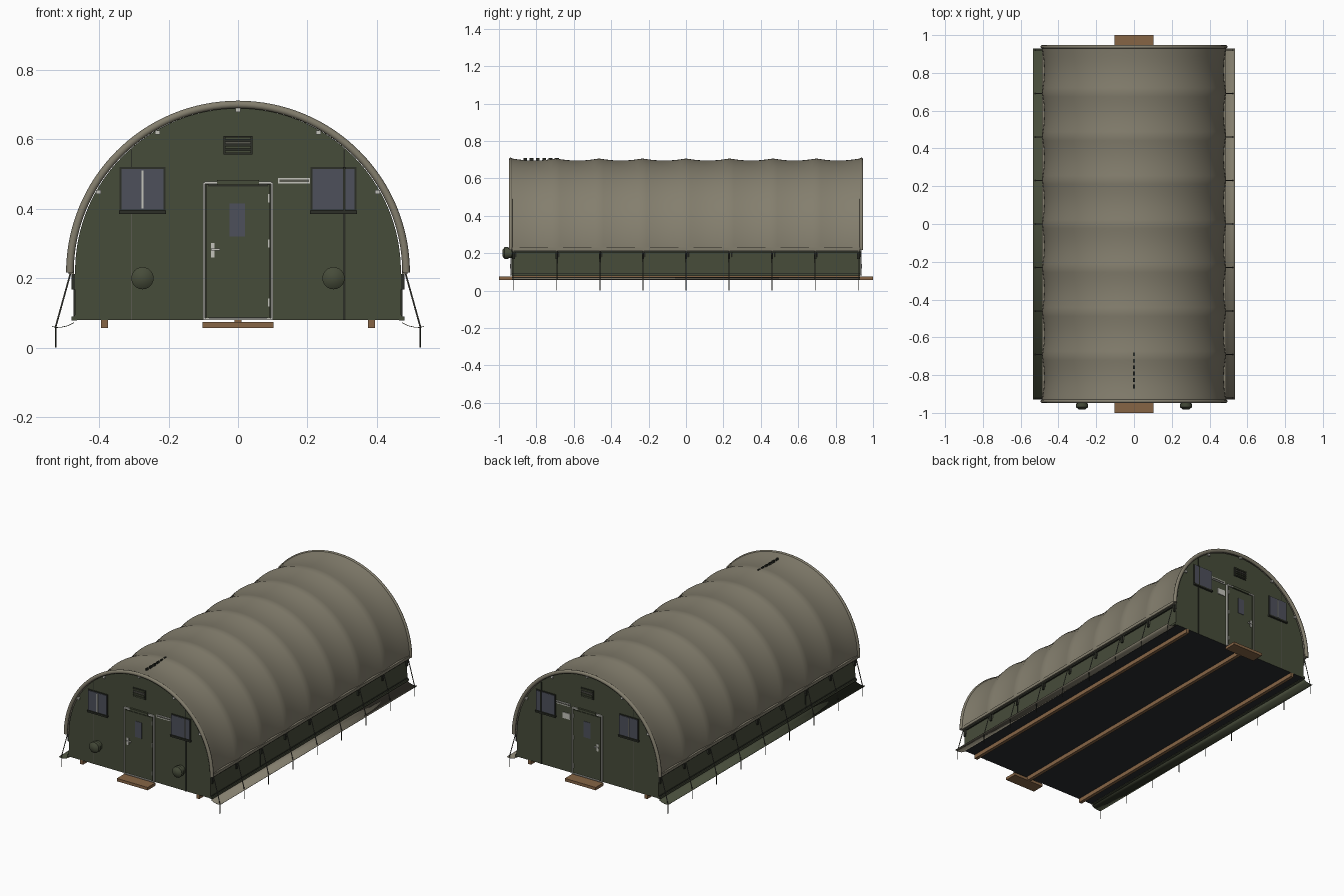
import bpy, bmesh
from math import sin, cos, pi
from mathutils import Vector

cube = bpy.data.objects.get("Cube")
if cube:
    bpy.data.objects.remove(cube, do_unlink=True)


def material(name, r, g, b):
    m = bpy.data.materials.new(name)
    m.use_nodes = True
    m.diffuse_color = (r, g, b, 1)
    bsdf = next(n for n in m.node_tree.nodes if n.type == 'BSDF_PRINCIPLED')
    bsdf.inputs["Base Color"].default_value = (r, g, b, 1)
    bsdf.inputs["Roughness"].default_value = 0.9
    return m


CANVAS = material("faded canvas", 0.23, 0.21, 0.155)
GREEN = material("olive wall", 0.062, 0.072, 0.042)
DARK = material("dark trim", 0.025, 0.028, 0.02)
GLASS = material("window grey", 0.075, 0.08, 0.105)
LIGHT = material("pale metal", 0.55, 0.55, 0.5)
WOOD = material("timber", 0.24, 0.13, 0.06)
FLOOR = material("floor black", 0.024, 0.026, 0.03)
ROPE = material("rope grey", 0.1, 0.1, 0.08)


def finish(name, bm, *mats):
    bmesh.ops.recalc_face_normals(bm, faces=bm.faces)
    mesh = bpy.data.meshes.new(name)
    bm.to_mesh(mesh)
    bm.free()
    ob = bpy.data.objects.new(name, mesh)
    bpy.context.collection.objects.link(ob)
    for m in mats:
        mesh.materials.append(m)
    return ob


def smooth(ob):
    bpy.ops.object.select_all(action='DESELECT')
    ob.select_set(True)
    bpy.context.view_layer.objects.active = ob
    bpy.ops.object.shade_smooth_by_angle(angle=0.7)


def box(name, x, y, z, mat):
    """Box from (low, high) pairs."""
    bm = bmesh.new()
    bmesh.ops.create_cube(bm, size=1)
    for v in bm.verts:
        v.co = [(a + b) / 2 + c * abs(b - a) for (a, b), c in zip((x, y, z), v.co)]
    return finish(name, bm, mat)


def loft(name, rings, mats, closed=False, caps=False):
    """Skin a list of equal point rows."""
    bm = bmesh.new()
    rows = [[bm.verts.new(p) for p in ring] for ring in rings]
    n = len(rows[0])
    for a, b in zip(rows, rows[1:]):
        for i in range(n if closed else n - 1):
            j = (i + 1) % n
            bm.faces.new((a[i], a[j], b[j], b[i]))
    if caps:
        bm.faces.new(rows[0])
        bm.faces.new(rows[-1])
    return finish(name, bm, *mats)


def rod(name, a, b, r, mat, sides=6, r2=None):
    a, b = Vector(a), Vector(b)
    d = b - a
    u = d.orthogonal().normalized()
    w = d.normalized().cross(u)
    rings = [[p + (u * cos(t) + w * sin(t)) * q
              for t in (2 * pi * i / sides for i in range(sides))]
             for p, q in ((a, r), (b, r if r2 is None else r2))]
    return loft(name, rings, [mat], True, True)


CZ, END, BAYS, ARC = 0.22, 0.93, 8, 64
BASE = 0.08
angles = [pi * i / ARC for i in range(ARC + 1)]
ribs = [-END + 2 * END * i / BAYS for i in range(BAYS + 1)]


def arch(r, y):
    return [(r * cos(t), y, CZ + r * sin(t)) for t in angles]


# Body: arched end walls, low side walls and a dark underside
profile = lambda y: [(0.47, y, BASE)] + arch(0.469, y) + [(-0.47, y, BASE)]
body = loft("hut_body", [profile(-END), profile(END)], [GREEN, FLOOR], True, True)
for p in body.data.polygons:
    p.material_index = 1 if p.normal.z < -0.9 else 0
smooth(body)

# Canvas roof sagging between the ribs
STEPS = 10
rings = []
for k in range(BAYS * STEPS + 1):
    sag = 0.011 * sin(pi * (k % STEPS) / STEPS)
    rings.append(arch(0.486 - sag, -END + 2 * END * k / (BAYS * STEPS)))
roof = loft("canvas_roof", rings, [CANVAS])
smooth(roof)

# Rolled rims at both ends of the roof
for s, label in ((-1, "front"), (1, "back")):
    section = [2 * pi * i / 10 for i in range(10)]
    rim = loft(label + "_roof_rim",
               [[((0.484 + 0.011 * cos(q)) * cos(t), s * 0.938 + 0.01 * sin(q),
                  CZ - 0.004 + (0.484 + 0.011 * cos(q)) * sin(t)) for q in section]
                for t in angles], [CANVAS], True, True)
    smooth(rim)

# Dashed vent slots on the ridge
for i in range(6):
    y = -0.87 + i * 0.034
    box("ridge_slot", (-0.004, 0.004), (y, y + 0.02), (0.69, 0.709), DARK)


def end_details(s, label):
    def plate(name, x0, x1, z0, z1, depth, mat, start=-0.002):
        return box(label + "_" + name, (x0, x1),
                   sorted((s * (END + start), s * (END + depth))), (z0, z1), mat)

    # Door with frame, glazing, handle and hinges
    plate("door_surround", -0.097, 0.097, BASE, 0.476, 0.003, DARK)
    plate("door_leaf", -0.085, 0.087, 0.088, 0.464, 0.007, GREEN)
    plate("door_window", -0.024, 0.02, 0.32, 0.415, 0.009, GLASS)
    plate("door_handle", -0.078, -0.067, 0.26, 0.302, 0.011, LIGHT)
    plate("door_lever", -0.078, -0.052, 0.279, 0.285, 0.016, LIGHT)
    for x in (-0.098, 0.098):
        plate("door_jamb", x - 0.003, x + 0.003, BASE, 0.476, 0.009, LIGHT)
        inner = x * 0.9
        plate("door_stop", inner - 0.004, inner + 0.004, BASE, 0.47, 0.008, GREEN)
        plate("header_clip", x * 0.8 - 0.018, x * 0.8 + 0.018, 0.471, 0.479, 0.009, LIGHT)
    plate("door_header", -0.06, 0.06, 0.468, 0.482, 0.011, GREEN)
    plate("door_threshold", -0.097, 0.097, BASE, 0.085, 0.011, LIGHT)
    for z in (0.13, 0.3, 0.43):
        plate("door_hinge", 0.086, 0.09, z - 0.012, z + 0.012, 0.011, LIGHT)

    # Paired windows
    for x in (-0.275, 0.275):
        plate("window_frame", x - 0.066, x + 0.066, 0.39, 0.52, 0.004, DARK)
        plate("window_pane", x - 0.061, x + 0.061, 0.398, 0.515, 0.007, GLASS)
        plate("window_sill", x - 0.067, x + 0.067, 0.385, 0.395, 0.012, DARK)
    plate("left_mullion", -0.278, -0.272, 0.4, 0.51, 0.009, LIGHT)
    plate("right_mullion", 0.302, 0.309, 0.395, 0.52, 0.009, DARK)

    # Wall seams
    plate("dark_seam", 0.303, 0.309, BASE, 0.39, 0.004, DARK)
    plate("dark_seam_top", 0.304, 0.308, 0.52, 0.57, 0.004, DARK)
    plate("pale_seam", -0.308, -0.305, BASE, 0.39, 0.003, ROPE)
    plate("pale_seam_top", -0.308, -0.305, 0.52, 0.57, 0.003, DARK)

    # Louvred vent and blank sign plates
    plate("vent", -0.042, 0.042, 0.556, 0.61, 0.005, DARK)
    for i in range(4):
        z = 0.561 + i * 0.013
        plate("vent_louvre", -0.038, 0.038, z, z + 0.007, 0.011, ROPE if i == 2 else GREEN)
    plate("sign", 0.115, 0.208, 0.472, 0.489, 0.004, LIGHT)
    plate("sign_panel", 0.119, 0.204, 0.477, 0.484, 0.006, ROPE)
    if s > 0:
        plate("notice", 0.115, 0.165, 0.395, 0.43, 0.004, LIGHT)

    # Small clips under the rim
    for x, z in ((0, 0.685), (0.232, 0.619), (-0.232, 0.619), (0.402, 0.448), (-0.402, 0.448)):
        plate("rim_clip", x - 0.007, x + 0.007, z - 0.006, z + 0.006, 0.01, LIGHT)

    # Timber step
    box(label + "_step", (-0.102, 0.102), sorted((s * 0.925, s * 1.0)), (0.057, 0.074), WOOD)


end_details(-1, "front")
end_details(1, "back")

# Duct ports on the front wall
for x in (-0.275, 0.275):
    smooth(rod("duct_collar", (x, -0.925, 0.2), (x, -0.955, 0.2), 0.027, GREEN, 24))
    smooth(rod("duct_cap", (x, -0.95, 0.2), (x, -0.97, 0.2), 0.032, GREEN, 24))
    smooth(rod("duct_nose", (x, -0.97, 0.2), (x, -0.982, 0.2), 0.032, GREEN, 24, 0.016))

# Floor runners
for x in (-0.385, 0, 0.385):
    box("floor_runner", (x - 0.01, x + 0.01), (-0.93, 0.93), (0.056, 0.081), WOOD)

# Side fittings, mirrored left and right
for s, label in ((1, "left"), (-1, "right")):
    def strip(name, x0, x1, y, z, mat):
        return box(label + "_" + name, sorted((s * x0, s * x1)), y, z, mat)

    strip("eave_rail", 0.472, 0.488, (-END, END), (0.212, 0.23), CANVAS)
    strip("eave_shadow_line", 0.466, 0.479, (-END, END), (0.203, 0.212), DARK)
    strip("base_rail", 0.464, 0.48, (-END, END), (0.078, 0.09), GREEN)
    strip("base_line", 0.464, 0.474, (-END, END), (0.09, 0.094), DARK)
    strip("wall_seam", 0.466, 0.473, (-0.463, -0.457), (0.09, 0.21), DARK)

    # Curved ground flap
    path = [(0.472, 0.071), (0.49, 0.062), (0.508, 0.058), (0.522, 0.057), (0.536, 0.06)]
    flap = loft(label + "_ground_flap", [[(s * x, y, z) for x, z in path] for y in (-END, END)],
                [CANVAS if s > 0 else GREEN])
    mod = flap.modifiers.new("thickness", 'SOLIDIFY')
    mod.thickness = 0.002
    smooth(flap)

    # Stakes, guy ropes and buckles at each rib
    for y in ribs:
        y *= 0.99
        rod(label + "_stake", (s * 0.525, y, 0), (s * 0.525, y, 0.062), 0.002, DARK)
        rod(label + "_guy_rope", (s * 0.482, y, 0.215), (s * 0.525, y, 0.06), 0.0025, ROPE)
        strip("buckle", 0.47, 0.479, (y - 0.006, y + 0.006), (0.168, 0.205), DARK)
        rod(label + "_buckle_tie", (s * 0.474, y + 0.012, 0.21), (s * 0.474, y + 0.012, 0.18), 0.003, ROPE)
